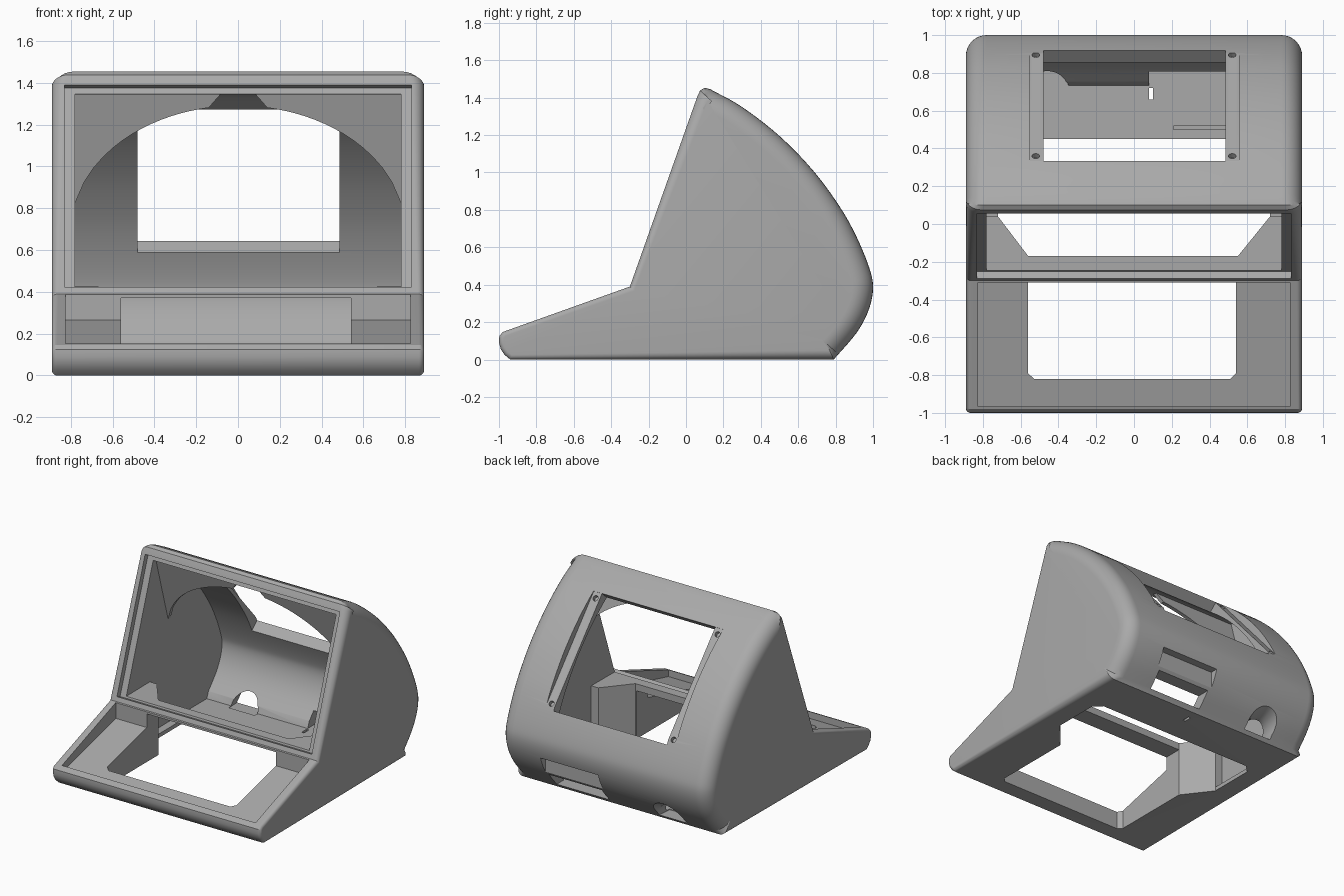
import bpy, bmesh, math
from mathutils import Vector

if "Cube" in bpy.data.objects:
    bpy.data.objects.remove(bpy.data.objects["Cube"])

grey = bpy.data.materials.new("plain grey")
grey.use_nodes = True
grey.diffuse_color = (0.4, 0.4, 0.4, 1)
grey.node_tree.nodes["Principled BSDF"].inputs["Base Color"].default_value = grey.diffuse_color


def finish(name, bm):
    bmesh.ops.recalc_face_normals(bm, faces=bm.faces)
    mesh = bpy.data.meshes.new(name)
    bm.to_mesh(mesh)
    bm.free()
    mesh.materials.append(grey)
    ob = bpy.data.objects.new(name, mesh)
    bpy.context.collection.objects.link(ob)
    return ob


def prism(name, start, step):
    """Extrude a loop of 3D points along a vector."""
    bm = bmesh.new()
    face = bm.faces.new([bm.verts.new(p) for p in start])
    new = bmesh.ops.extrude_face_region(bm, geom=[face])["geom"]
    bmesh.ops.translate(bm, vec=step, verts=[v for v in new if isinstance(v, bmesh.types.BMVert)])
    return finish(name, bm)


def side_prism(name, pts, x0, x1):
    return prism(name, [(x0, p[0], p[1]) for p in pts], (x1 - x0, 0, 0))


def plan_prism(name, pts, z0, z1):
    return prism(name, [(p[0], p[1], z0) for p in pts], (0, 0, z1 - z0))


def box(name, x0, x1, y0, y1, z0, z1):
    return plan_prism(name, [(x0, y0), (x1, y0), (x1, y1), (x0, y1)], z0, z1)


def smooth_path(pts, n=5):
    """Catmull-Rom curve through the points."""
    p = [Vector(q) for q in pts]
    p = [2 * p[0] - p[1]] + p + [2 * p[-1] - p[-2]]
    out = []
    for a, b, c, d in zip(p, p[1:], p[2:], p[3:]):
        for k in range(n):
            t = k / n
            out.append(0.5 * (2 * b + (c - a) * t + (2 * a - 5 * b + 4 * c - d) * t ** 2
                              + (3 * b - a - 3 * c + d) * t ** 3))
    return out + [p[-2]]


def inset(pts, dists):
    """Move each corner of a clockwise loop inward by its own distance."""
    out = []
    for i, p in enumerate(pts):
        e0 = (p - pts[i - 1]).normalized()
        e1 = (pts[(i + 1) % len(pts)] - p).normalized()
        n0, n1 = Vector((e0.y, -e0.x)), Vector((e1.y, -e1.x))
        m = (n0 + n1).normalized()
        out.append(p + m * dists[i] / max(0.6, m.dot(n0)))
    return out


# Outer shell: side profile swept across with rounded side edges
back = smooth_path([(.13, 1.445), (.3, 1.35), (.5, 1.195), (.68, 1.01), (.82, .82), (.91, .66),
                    (.98, .49), (1, .38), (.975, .26), (.91, .14), (.79, 0)])
nose = [Vector(p) for p in [(-.94, 0), (-.97, .025), (-.99, .055), (-1, .09), (-.998, .125), (-.98, .147)]]
crown = [Vector(p) for p in [(-.3, .39), (.06, 1.405), (.075, 1.438), (.1, 1.453)]]
profile = nose + crown + back
radii = [.025] * len(nose) + [.03, .06, .08, .1] + [.11] * (len(back) - 1) + [.05]
HALF = .89
STEPS = 8
rings = []
for k in range(STEPS + 1):
    a = math.pi / 2 * (1 - k / STEPS)
    loop = inset(profile, [r * (1 - math.cos(a)) for r in radii])
    rings.append([(HALF - r * (1 - math.sin(a)), p.x, p.y) for p, r in zip(loop, radii)])
rings += [[(-x, y, z) for x, y, z in ring] for ring in reversed(rings)]
bm = bmesh.new()
loops = [[bm.verts.new(p) for p in ring] for ring in rings]
for la, lb in zip(loops, loops[1:]):
    for i in range(len(la)):
        bm.faces.new((la[i - 1], la[i], lb[i], lb[i - 1]))
bm.faces.new(loops[0])
bm.faces.new(loops[-1])
shell = finish("housing_shell", bm)

cutters = []

# Screen recess and main cavity
foot = Vector((-.3, .39))
along = Vector((.36, 1.015)).normalized()
inward = Vector((along.y, -along.x))


def on_screen(t, depth):
    return foot + along * t + inward * depth


cutters.append(side_prism("screen_recess", [on_screen(.035, -.1), on_screen(1.06, -.1),
                                            on_screen(1.06, .04), on_screen(.035, .04)], -.83, .83))
inner = inset(profile, [.08] * len(profile))[len(nose) + len(crown):]
inner = [p for p in inner if p.x > .15 and p.y > .03]
cutters.append(side_prism("main_cavity", [on_screen(.045, .03), on_screen(1.025, .03)] + inner
                          + [(inner[-1].x - .02, .03), (.04, .03), (.04, .425)], -.78, .78))

# Sloping deck recess, opening below it and widening floor opening
cutters.append(side_prism("deck_recess", [(-.965, .6), (-.31, .6), (-.31, .265), (-.965, .1)], -.825, .825))
cutters.append(plan_prism("deck_opening", [(-.56, -.79), (-.53, -.82), (.51, -.82), (.54, -.79),
                                           (.54, -.16), (-.56, -.16)], -.1, .37))
cutters.append(plan_prism("floor_opening", [(-.56, -.17), (.55, -.17), (.72, .04), (.72, .39), (.66, .45),
                                            (-.66, .45), (-.72, .39), (-.72, .04)], -.1, .6))

# Rear window with flat mounting ledges and screw holes
top, low = Vector((.33, 1.325)), Vector((.925, .65))
chord = (low - top).normalized()
out = Vector((-chord.y, chord.x))
cutters.append(side_prism("window_recess", [top, top + out * .3, low + out * .3, low], -.55, .555))
cutters.append(side_prism("window_opening", [top - out * .14, top + out * .2,
                                             low + out * .2, low - out * .14], -.48, .485))
for x in (-.52, .52):
    for t in (.05, .95):
        c = top.lerp(low, t) - out * .03
        ring = []
        for k in range(16):
            a = math.tau * k / 16
            p = c + chord * .02 * math.sin(a)
            ring.append((x + .02 * math.cos(a), p.x, p.y))
        cutters.append(prism("screw_hole", ring, (0, out.x * .1, out.y * .1)))

# Rear sockets: stepped rectangular port and flared round cable hole
cutters.append(box("port_recess", .06, .55, .925, 1.2, .03, .29))
cutters.append(box("port_hole", .08, .53, .7, 1.2, .03, .14))
bm = bmesh.new()
ends = []
for y, r in ((.7, .11), (.84, .12), (.97, .18)):
    ends.append([bm.verts.new((-.46 + r * math.cos(math.pi * k / 20), y, .025 + r * math.sin(math.pi * k / 20)))
                 for k in range(21)])
for la, lb in zip(ends, ends[1:]):
    for i in range(21):
        bm.faces.new((la[i - 1], la[i], lb[i], lb[i - 1]))
bm.faces.new(ends[0])
bm.faces.new(ends[-1])
cutters.append(finish("cable_hole", bm))

# Small slots in the floor
cutters.append(box("floor_slot", .08, .1, .66, .72, -.1, .1))
cutters.append(box("floor_groove", .21, .6, .5, .52, .01, .1))

for c in cutters:
    c.hide_render = True
    mod = shell.modifiers.new(c.name, "BOOLEAN")
    mod.operation = "DIFFERENCE"
    mod.solver = "EXACT"
    mod.object = c
bpy.context.view_layer.update()
result = bpy.data.meshes.new_from_object(shell.evaluated_get(bpy.context.evaluated_depsgraph_get()))
shell.modifiers.clear()
shell.data = result
for c in cutters:
    bpy.data.objects.remove(c)

# Arched brace behind the top of the screen, in two mirrored halves
braces = []
for side, label in ((1, "left"), (-1, "right")):
    arch = [(.8, 1.36), (.8, .8)]
    for k in range(15):
        x = .78 - .64 * k / 14
        arch.append((x, .69 + .6 * math.sqrt(1 - (x / .8) ** 2)))
    arch.append((.07, 1.36))
    braces.append(prism("arch_brace_" + label,
                        [(side * x, .11 + (1.35 - z) * .29, z) for x, z in arch], (0, .03, 0)))

# Smooth curved surfaces, keep edges crisp
for ob in bpy.context.selected_objects:
    ob.select_set(False)
for ob in [shell] + braces:
    ob.select_set(True)
bpy.context.view_layer.objects.active = shell
bpy.ops.object.shade_smooth_by_angle(angle=math.radians(25))
